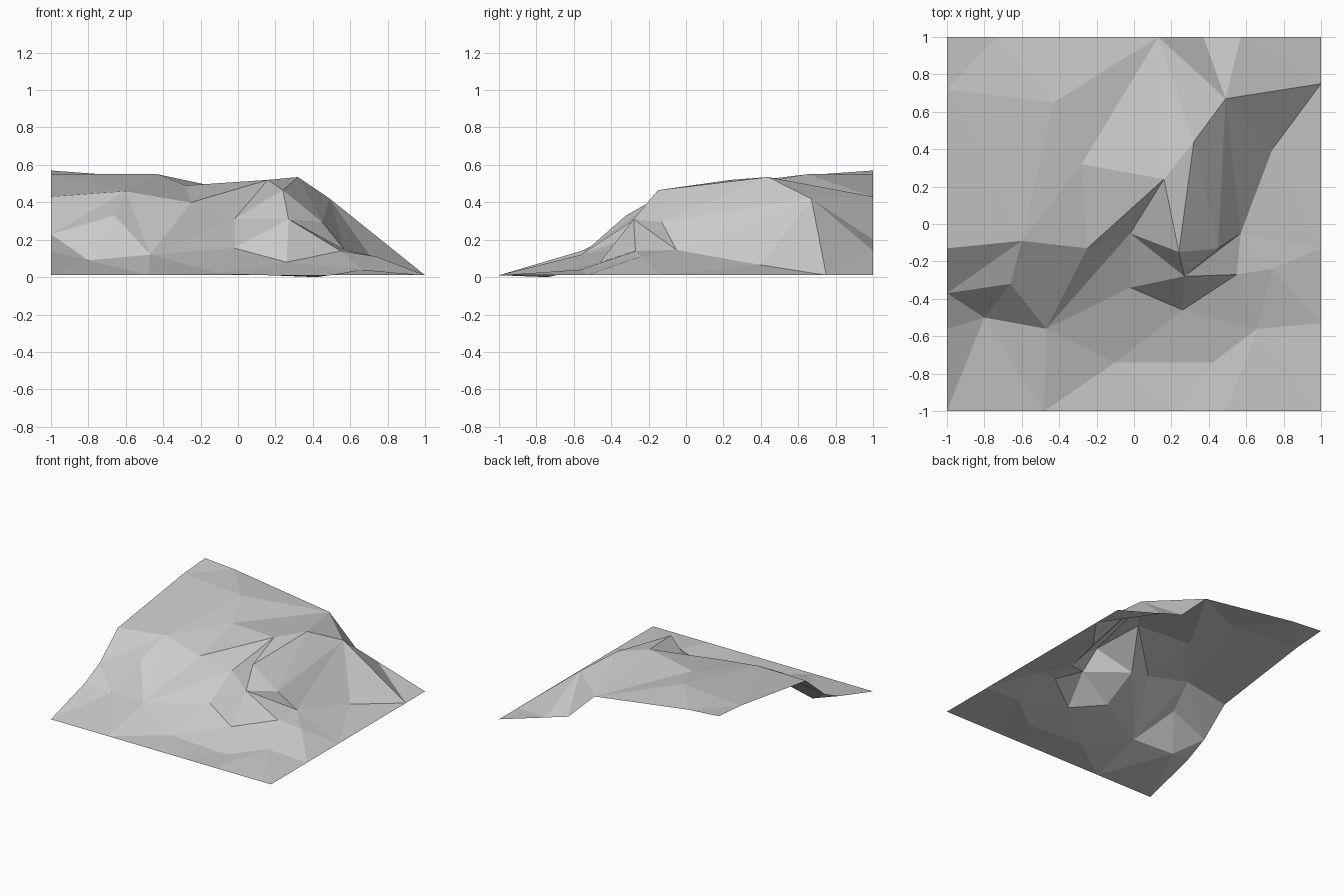
import bpy
import bmesh
from mathutils import Vector
from mathutils.geometry import delaunay_2d_cdt

GROUND = 0.01

cube = bpy.data.objects.get("Cube")
if cube:
    bpy.data.objects.remove(cube, do_unlink=True)

# Rear border, falling from the plateau to the ground
rear_border = dict(
    rear_corner=(-1, 1, .57),
    rear_plateau=(-.73, 1, .55),
    rear_shoulder=(.13, 1, .43),
    rear_slope=(.37, 1, .2),
    rear_foot=(.57, 1, .14),
    rear_ground_corner=(1, 1),
)

# Side border next to the plateau, from the rear down to the front
cliff_border = dict(
    side_plateau=(-1, .72, .55),
    side_brow=(-1, -.13, .43),
    side_ledge=(-1, -.37, .23),
    side_foot=(-1, -.56, .14),
)

# Flat border along the front and the low side
ground_border = dict(
    front_corner=(-1, -1),
    front_near=(-.48, -1),
    front_middle=(.24, -1),
    front_far=(.49, -1),
    front_low_corner=(1, -1),
    low_side_front=(1, -.53),
    low_side_middle=(1, -.13),
    low_side_rear=(1, .75),
)

# Plateau top and its broken brow
plateau = dict(
    knoll=(-.43, .65, .55),
    saddle=(-.28, .32, .49),
    cliff_brow=(-.6, -.09, .46),
    cliff_lip=(-.25, -.13, .40),
    notch_peak=(.16, .24, .52),
    summit=(.32, .44, .535),
    summit_shoulder=(.49, .67, .42),
)

# Steep cliff, crag and hollow
cliff = dict(
    cliff_ledge=(-.66, -.32, .33),
    hollow=(-.02, -.05, .31),
    crag_top=(.24, -.15, .465),
    crag_nose=(.27, -.28, .31),
    crag_back=(.45, -.13, .295),
)

# Foot of the cliff and the gentle ground in front
foot = dict(
    cliff_foot=(-.8, -.5, .09),
    gully_foot=(-.47, -.56, .12),
    hollow_foot=(-.02, -.34, .155),
    crag_foot=(.26, -.46, .08),
    crag_corner=(.55, -.27, .14),
    crag_heel=(.57, -.05, .145),
    slope_foot=(.74, .4, .065),
    mound=(.74, -.24, .11),
    low_mound=(.66, -.56, .04),
    dip=(.42, -.74, 0),
    apron=(-.1, -.74, .02),
)

# Ridges and valleys that the facets must follow, each a chain of landmarks
plateau_creases = [
    "knoll side_plateau cliff_brow knoll saddle cliff_brow side_brow",
    "rear_plateau knoll rear_shoulder saddle notch_peak rear_shoulder summit",
    "summit summit_shoulder rear_shoulder",
    "rear_slope summit_shoulder rear_foot low_side_rear",
]
cliff_creases = [
    "saddle cliff_lip cliff_brow side_ledge cliff_ledge cliff_brow",
    "cliff_ledge cliff_foot side_ledge",
    "side_foot cliff_foot gully_foot cliff_ledge",
    "cliff_brow gully_foot cliff_lip hollow gully_foot hollow_foot hollow",
    "cliff_lip notch_peak hollow crag_top notch_peak summit crag_top",
]
crag_creases = [
    "hollow crag_nose crag_top crag_back crag_nose",
    "hollow_foot crag_nose crag_foot hollow_foot",
    "crag_foot crag_corner crag_nose crag_heel crag_corner",
    "summit crag_back summit_shoulder crag_heel crag_back",
    "summit_shoulder slope_foot crag_heel mound",
]
ground_creases = [
    "mound low_mound crag_corner mound low_side_front low_mound",
    "low_mound dip apron gully_foot front_near",
    "hollow_foot apron crag_foot dip",
    "front_near apron front_middle dip front_far low_mound front_low_corner",
    "front_corner cliff_foot front_near",
    "slope_foot low_side_rear",
]


def gather(*groups):
    """Merge the named points, putting those without a height on the ground."""
    merged = {}
    for group in groups:
        for name, place in group.items():
            height = place[2] if len(place) > 2 else GROUND
            merged[name] = Vector((place[0], place[1], height))
    return merged


def crease_edges(chains, names):
    """Turn each chain of names into index pairs."""
    edges = set()
    for chain in chains:
        stops = [names.index(word) for word in chain.split()]
        for start, end in zip(stops, stops[1:]):
            edges.add((min(start, end), max(start, end)))
    return sorted(edges)


def make_material(name, colour):
    material = bpy.data.materials.new(name)
    material.use_nodes = True
    material.diffuse_color = colour
    shader = material.node_tree.nodes["Principled BSDF"]
    shader.inputs["Base Color"].default_value = colour
    return material


def build_terrain(name, points, edges, material):
    """Triangulate the points in plan, then lift them to their heights."""
    places = list(points.values())
    plan = [place.to_2d() for place in places]
    flat, _, faces, origins, _, _ = delaunay_2d_cdt(plan, edges, [], 0, 1e-5)
    bm = bmesh.new()
    verts = []
    for spot, origin in zip(flat, origins):
        height = places[origin[0]].z if origin else GROUND
        verts.append(bm.verts.new((spot.x, spot.y, height)))
    for face in faces:
        bm.faces.new([verts[index] for index in face])
    # Every facet looks upward
    bm.normal_update()
    for face in bm.faces:
        if face.normal.z < 0:
            face.normal_flip()
    mesh = bpy.data.meshes.new(name)
    bm.to_mesh(mesh)
    bm.free()
    mesh.materials.append(material)
    terrain = bpy.data.objects.new(name, mesh)
    bpy.context.collection.objects.link(terrain)


landmarks = gather(rear_border, cliff_border, ground_border, plateau, cliff, foot)
chains = plateau_creases + cliff_creases + crag_creases + ground_creases
ridges = crease_edges(chains, list(landmarks))
stone = make_material("stone grey", (0.6, 0.6, 0.6, 1))
build_terrain("rocky_hillside", landmarks, ridges, stone)
